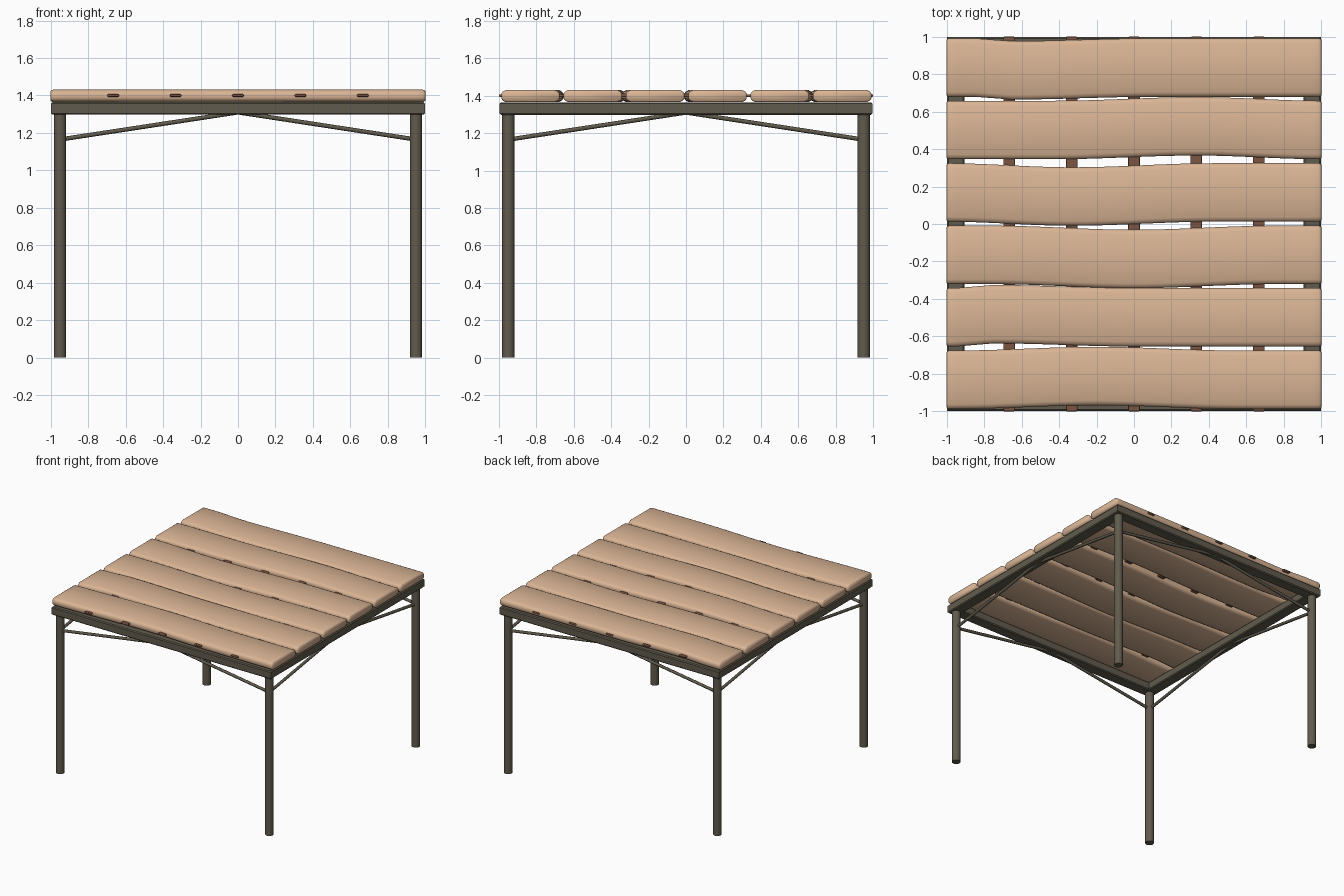
import bpy, bmesh, math
from mathutils import Vector

if "Cube" in bpy.data.objects:
    bpy.data.objects.remove(bpy.data.objects["Cube"])


def material(name, color):
    m = bpy.data.materials.new(name)
    m.diffuse_color = (*color, 1)
    m.use_nodes = True
    m.node_tree.nodes["Principled BSDF"].inputs["Base Color"].default_value = m.diffuse_color
    return m


METAL = material("dark_metal", (0.12, 0.105, 0.075))
WOOD = material("tan_plank", (0.70, 0.46, 0.30))
STRAP = material("brown_strap", (0.20, 0.09, 0.055))


def finish(obj, mat, angle=40):
    obj.data.materials.append(mat)
    bpy.ops.object.select_all(action='DESELECT')
    obj.select_set(True)
    bpy.context.view_layer.objects.active = obj
    bpy.ops.object.shade_smooth_by_angle(angle=math.radians(angle))
    return obj


def loft(name, rings, mat, closed=False, angle=40):
    """Skin a list of equal rings; closed joins last to first, otherwise capped."""
    bm = bmesh.new()
    loops = [[bm.verts.new(p) for p in ring] for ring in rings]
    pairs = list(zip(loops, loops[1:] + loops[:1]))
    for a, b in (pairs if closed else pairs[:-1]):
        for i in range(len(a)):
            j = (i + 1) % len(a)
            bm.faces.new((a[i], a[j], b[j], b[i]))
    if not closed:
        bm.faces.new(loops[0])
        bm.faces.new(loops[-1])
    bmesh.ops.recalc_face_normals(bm, faces=bm.faces)
    mesh = bpy.data.meshes.new(name)
    bm.to_mesh(mesh)
    bm.free()
    obj = bpy.data.objects.new(name, mesh)
    bpy.context.collection.objects.link(obj)
    return finish(obj, mat, angle)


def rod(name, a, b, radius, sides):
    a, b = Vector(a), Vector(b)
    bpy.ops.mesh.primitive_cylinder_add(vertices=sides, radius=radius,
                                        depth=(b - a).length, location=(a + b) / 2)
    obj = bpy.context.object
    obj.name = name
    obj.rotation_euler = (b - a).to_track_quat('Z', 'Y').to_euler()
    return finish(obj, METAL)


# Legs and the braces rising to the middle of each rail
P = 0.95
for sx in (-1, 1):
    for sy in (-1, 1):
        rod("leg", (sx * P, sy * P, 0), (sx * P, sy * P, 1.31), 0.033, 16)
        foot = (sx * P, sy * P, 1.165)
        rod("brace", foot, (0, sy * P, 1.31), 0.0115, 10)
        rod("brace", foot, (sx * P, 0, 1.31), 0.0115, 10)

# Square mitred frame with softened edges
section = [(0.913, 1.298), (0.99, 1.298), (0.997, 1.305), (0.997, 1.357),
           (0.99, 1.364), (0.913, 1.364), (0.906, 1.357), (0.906, 1.305)]
corners = [(1, 1), (-1, 1), (-1, -1), (1, -1)]
loft("top_frame", [[(cx * r, cy * r, z) for r, z in section] for cx, cy in corners],
     METAL, closed=True)

# Straps threaded through the planks
for k in range(-2, 3):
    bpy.ops.mesh.primitive_cube_add(size=1, location=(k / 3, 0, 1.40))
    strap = bpy.context.object
    strap.name = "strap"
    strap.dimensions = (0.062, 2.0, 0.014)
    bpy.ops.object.transform_apply(location=False, rotation=False, scale=True)
    bev = strap.modifiers.new("soft_edges", 'BEVEL')
    bev.width, bev.segments = 0.005, 2
    finish(strap, STRAP)

# Rounded plank section as (y, z) around its centre
HW, HH, CH, CV = 0.156, 0.033, 0.025, 0.02
quarter = [(HW, HH - CV), (HW - 0.008, HH - 0.009), (HW - CH, HH)]
half = quarter + [(-y, z) for y, z in reversed(quarter)]
plank_section = half + [(-y, -z) for y, z in half]

# Planks: (offset bend) x position, sideways shift
bends = [(-0.2, 0.02), (-0.75, 0.017), (0.0, -0.022),
         (-0.333, -0.022), (0.333, 0.02), (-0.65, -0.015)]


def shift(x, x0, amount):
    reach = min(0.75, 1 - abs(x0)) if x0 * x > 0 and abs(x) > abs(x0) else 0.75
    reach = 0.2 if abs(x0) > 0.6 and x < x0 else reach
    t = max(0, 1 - abs(x - x0) / reach)
    return amount * t * t * (3 - 2 * t)


for n, (x0, amount) in enumerate(bends):
    yc = -0.8315 + n / 3
    stations = [(-1.0, 0.007), (-0.993, 0.002), (-0.987, 0)]
    stations += [(-0.95 + 0.1 * i, 0) for i in range(20)]
    stations += [(0.987, 0), (0.993, 0.002), (1.0, 0.007)]
    rings = []
    for x, inset in stations:
        rings.append([(x, yc + shift(x, x0, amount) + y * (1 - inset / HW),
                       1.398 + z * (1 - inset / HH)) for y, z in plank_section])
    loft("plank", rings, WOOD, angle=60)
